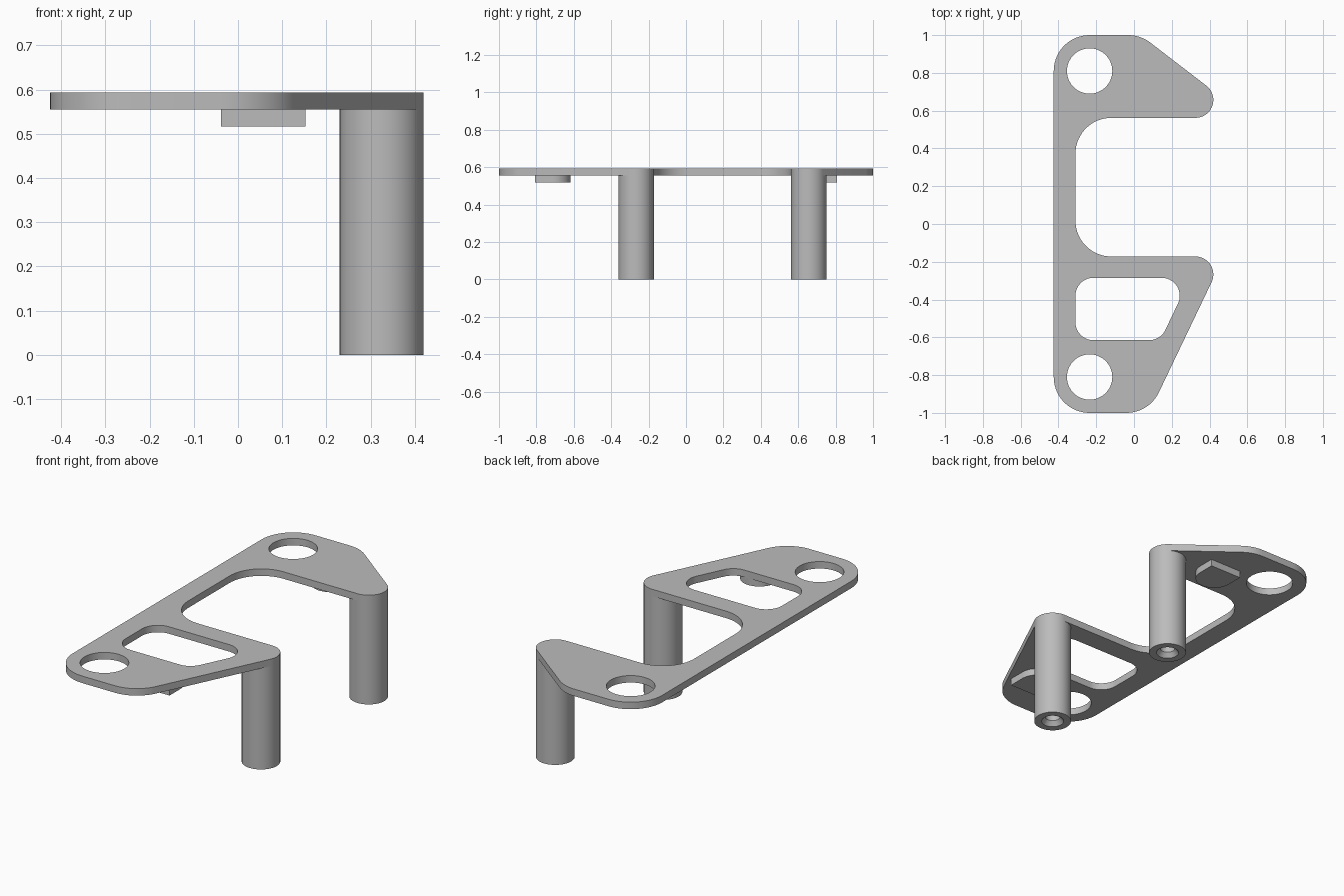
import bpy
import bmesh
from math import radians, cos, sin, tau
from mathutils import Vector

if "Cube" in bpy.data.objects:
    bpy.data.objects.remove(bpy.data.objects["Cube"], do_unlink=True)

TOP, UNDER, TAB_LOW = 0.593, 0.555, 0.517
BIG, SMALL, HOLE = 0.19, 0.095, 0.12
POST_X, POST_YS = 0.325, (0.657, -0.267)

metal = bpy.data.materials.new("grey metal")
metal.use_nodes = True
grey = (0.5, 0.5, 0.5, 1)
metal.diffuse_color = grey
metal.node_tree.nodes["Principled BSDF"].inputs["Base Color"].default_value = grey


def arc(cx, cy, r, start, end):
    """Points along an arc, angles in degrees."""
    n = max(4, round(abs(end - start) / 6))
    angles = [radians(start + (end - start) * i / n) for i in range(n + 1)]
    return [(cx + r * cos(a), cy + r * sin(a)) for a in angles]


def outline(*arcs):
    return [p for a in arcs for p in arc(*a)]


def circle(cx, cy, r):
    return arc(cx, cy, r, 0, 360)[:-1]


def finish(obj):
    """Weld, fix normals, colour and smooth the round sides."""
    bm = bmesh.new()
    bm.from_mesh(obj.data)
    bmesh.ops.remove_doubles(bm, verts=bm.verts, dist=0.0002)
    bmesh.ops.recalc_face_normals(bm, faces=bm.faces)
    bm.to_mesh(obj.data)
    bm.free()
    obj.data.materials.clear()
    obj.data.materials.append(metal)
    bpy.ops.object.select_all(action="DESELECT")
    obj.select_set(True)
    bpy.context.view_layer.objects.active = obj
    bpy.ops.object.shade_smooth_by_angle(angle=radians(30))


def slab(name, loops, low, high):
    """Flat plate from an outer loop followed by hole loops."""
    curve = bpy.data.curves.new(name, "CURVE")
    curve.dimensions = "2D"
    curve.fill_mode = "BOTH"
    curve.extrude = (high - low) / 2
    for loop in loops:
        spline = curve.splines.new("POLY")
        spline.points.add(len(loop) - 1)
        for point, (x, y) in zip(spline.points, loop):
            point.co = (x, y, 0, 1)
        spline.use_cyclic_u = True
    obj = bpy.data.objects.new(name, curve)
    bpy.context.collection.objects.link(obj)
    bpy.ops.object.select_all(action="DESELECT")
    obj.select_set(True)
    bpy.context.view_layer.objects.active = obj
    bpy.ops.object.convert(target="MESH")
    obj = bpy.context.object
    obj.location.z = (low + high) / 2
    finish(obj)


def post(name, x, y):
    """Round post with a countersunk blind bore in its foot."""
    profile = [(0, UNDER), (SMALL, UNDER), (SMALL, 0), (0.057, 0),
               (0.038, 0.025), (0.038, 0.3), (0, 0.3)]
    bm = bmesh.new()
    verts = [bm.verts.new((r, 0, z)) for r, z in profile]
    edges = [bm.edges.new(pair) for pair in zip(verts, verts[1:])]
    bmesh.ops.spin(bm, geom=verts + edges, cent=(0, 0, 0), axis=(0, 0, 1),
                   angle=tau, steps=60)
    mesh = bpy.data.meshes.new(name)
    bm.to_mesh(mesh)
    bm.free()
    obj = bpy.data.objects.new(name, mesh)
    obj.location = Vector((x, y, 0))
    bpy.context.collection.objects.link(obj)
    finish(obj)


# Bracket plate: outer edge, walked anticlockwise from the back left corner
edge = outline(
    (-0.235, 0.81, BIG, 90, 180),
    (-0.235, -0.81, BIG, 180, 270),
    (-0.04, -0.81, BIG, 270, 334.5),
    (POST_X, POST_YS[1], SMALL, -25.5, 90),
    (-0.12, 0.018, BIG, 270, 180),
    (-0.12, 0.372, BIG, 180, 90),
    (POST_X, POST_YS[0], SMALL, -90, 52.5),
    (-0.03, 0.81, BIG, 52.5, 90),
)
# Rounded window in the front arm
window = outline(
    (-0.215, -0.38, SMALL, 90, 180),
    (-0.215, -0.52, SMALL, 180, 270),
    (0.08, -0.52, SMALL, 270, 334.5),
    (0.147, -0.38, SMALL, -25.5, 90),
)
holes = [circle(-0.235, y, HOLE) for y in (0.81, -0.81)]
slab("bracket_plate", [edge, window] + holes, UNDER, TOP)

# Posts under the arm tips
for name, y in zip(("back_post", "front_post"), POST_YS):
    post(name, POST_X, y)

# Tabs under the plate, flat outward and rounded inward
for name, side in (("back_tab", 1), ("front_tab", -1)):
    half = 0.096
    points = arc(0.057, 0.713, half, 180, 360)
    points += [(0.057 + half, 0.806), (0.057 - half, 0.806)]
    slab(name, [[(x, side * y) for x, y in points]], TAB_LOW, UNDER)
